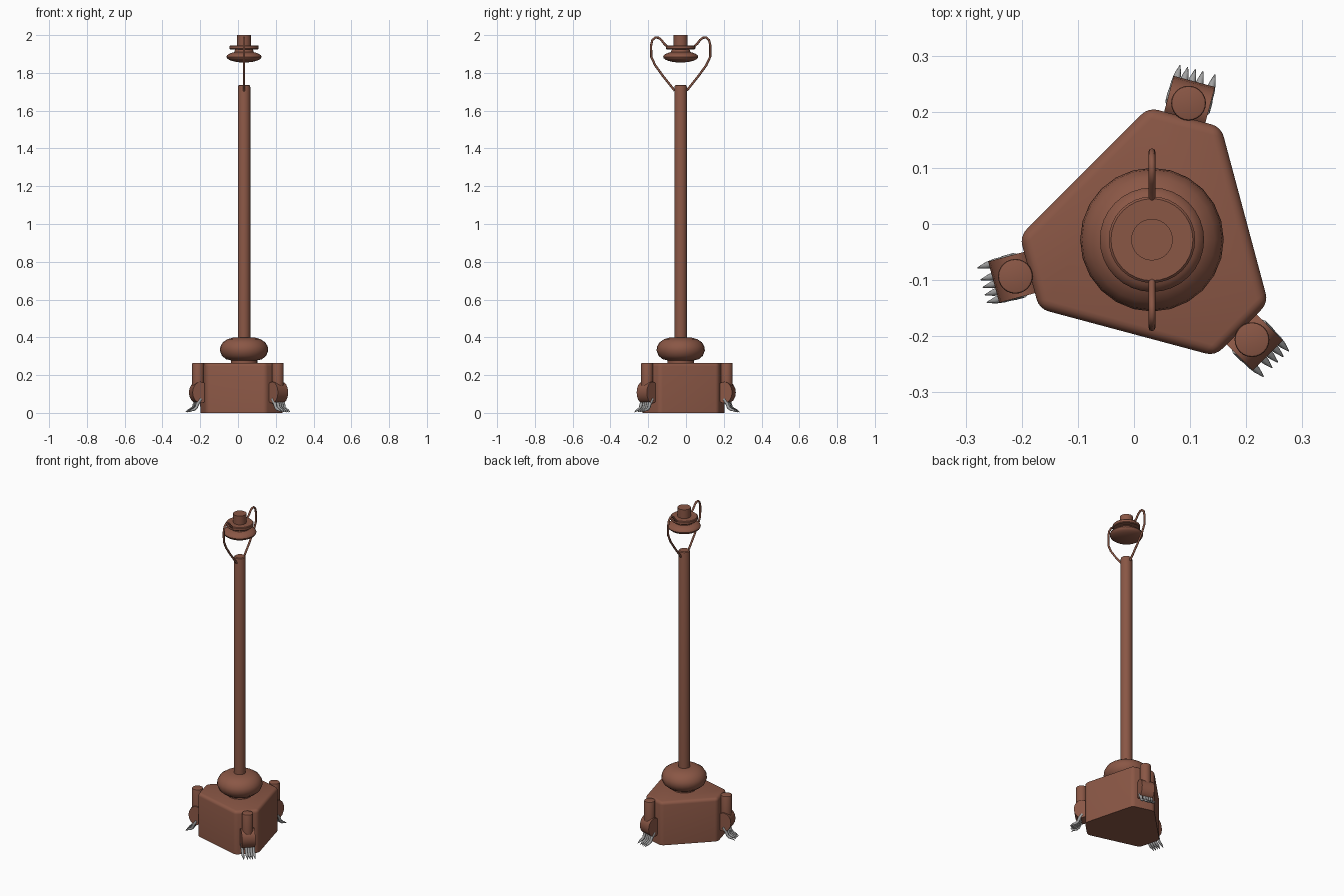
import bpy, bmesh, math
from mathutils import Vector, Matrix

if "Cube" in bpy.data.objects:
    bpy.data.objects.remove(bpy.data.objects["Cube"])

CX, CY = 0.032, -0.028           # lamp axis
ANGLES = [75, 195, 315]          # corners of the base


def material(name, rgb):
    m = bpy.data.materials.new(name)
    m.diffuse_color = (*rgb, 1)
    m.use_nodes = True
    m.node_tree.nodes["Principled BSDF"].inputs["Base Color"].default_value = m.diffuse_color
    return m


BROWN = material("brown bronze", (0.255, 0.095, 0.06))
GREY = material("grey metal", (0.36, 0.36, 0.36))


def finish(bm, name, mat, angle=35):
    bmesh.ops.recalc_face_normals(bm, faces=bm.faces)
    me = bpy.data.meshes.new(name)
    bm.to_mesh(me)
    bm.free()
    ob = bpy.data.objects.new(name, me)
    bpy.context.collection.objects.link(ob)
    me.materials.append(mat)
    bpy.ops.object.select_all(action='DESELECT')
    ob.select_set(True)
    bpy.context.view_layer.objects.active = ob
    bpy.ops.object.shade_smooth_by_angle(angle=math.radians(angle))
    return ob


def lathe(name, profile, n=32):
    """Closed turned part around the lamp axis; profile is (radius, z)."""
    bm = bmesh.new()
    rings = [[bm.verts.new((CX + r * math.cos(2 * math.pi * i / n),
                            CY + r * math.sin(2 * math.pi * i / n), z))
              for i in range(n)] for r, z in profile]
    for a, b in zip(rings, rings[1:]):
        for i in range(n):
            j = (i + 1) % n
            bm.faces.new((a[i], a[j], b[j], b[i]))
    bm.faces.new(rings[0])
    bm.faces.new(rings[-1])
    return finish(bm, name, BROWN)


def tube(bm, pts, radii, n=8):
    """Round sweep through points with a radius at each point."""
    rings = []
    pts = [Vector(p) for p in pts]
    for k, p in enumerate(pts):
        t = pts[min(k + 1, len(pts) - 1)] - pts[max(k - 1, 0)]
        # paths are planar in x = const, so x is a constant side vector
        side = Vector((1, 0, 0))
        up = side.cross(t.normalized())
        rings.append([bm.verts.new(p + radii[k] * (side * math.cos(2 * math.pi * i / n)
                                                   + up * math.sin(2 * math.pi * i / n)))
                      for i in range(n)])
    for a, b in zip(rings, rings[1:]):
        for i in range(n):
            j = (i + 1) % n
            bm.faces.new((a[i], a[j], b[j], b[i]))
    bm.faces.new(rings[0])
    bm.faces.new(rings[-1])


# Base: triangle block with cut corners and softened edges
bm = bmesh.new()
loop = []
for a in ANGLES:
    a = math.radians(a)
    d, t = Vector((math.cos(a), math.sin(a), 0)), Vector((-math.sin(a), math.cos(a), 0))
    for s in (-0.067, 0.067):
        loop.append(bm.verts.new(Vector((CX, CY, 0)) + d * 0.226 + t * s))
face = bm.faces.new(loop)
ext = bmesh.ops.extrude_face_region(bm, geom=[face])
bmesh.ops.translate(bm, vec=(0, 0, 0.265),
                    verts=[v for v in ext['geom'] if isinstance(v, bmesh.types.BMVert)])
edges = [e for e in bm.edges if max(v.co.z for v in e.verts) > 0.1]
bmesh.ops.bevel(bm, geom=edges, offset=0.018, segments=4, profile=0.5, affect='EDGES')
finish(bm, "base_block", BROWN)

# Column: neck, bulb and pole
lathe("base_neck", [(0.07, 0.255), (0.07, 0.29)])
lathe("base_bulb", [(0.065, 0.277), (0.095, 0.284), (0.117, 0.302), (0.128, 0.33),
                    (0.125, 0.352), (0.112, 0.374), (0.088, 0.39), (0.06, 0.398), (0.03, 0.4)], 24)
lathe("pole", [(0.033, 0.38), (0.033, 1.725), (0.031, 1.732), (0.026, 1.736)])

# Lamp head: flattened disc, collar, plate and socket
disc = [(max(0.004, 0.093 * math.cos(a)), 1.885 + 0.03 * math.sin(a))
        for a in [math.radians(-90 + 15 * k) for k in range(13)]]
lathe("head_disc", disc)
lathe("head_collar", [(0.056, 1.9), (0.045, 1.928)])
lathe("head_plate", [(0.073, 1.924), (0.077, 1.928), (0.077, 1.942), (0.073, 1.946)])
lathe("head_socket", [(0.037, 1.94), (0.037, 2.0)])

# Harp wires from pole to plate, one each side
wire = [(0.032, 1.706), (0.055, 1.735), (0.095, 1.785), (0.135, 1.84), (0.156, 1.885),
        (0.157, 1.945), (0.15, 1.974), (0.135, 1.987), (0.118, 1.986), (0.103, 1.975),
        (0.088, 1.955), (0.07, 1.938)]
for side, name in ((1, "harp_back"), (-1, "harp_front")):
    bm = bmesh.new()
    tube(bm, [(CX, CY + side * y, z) for y, z in wire], [0.006] * len(wire))
    finish(bm, name, BROWN, 60)

# Feet: leg post, knuckle drum and claws; built along +y then turned to each corner
claw = [(0.245, 0.075), (0.262, 0.05), (0.27, 0.028), (0.282, 0.019), (0.297, 0.014), (0.313, 0.004)]
claw_r = [0.009, 0.009, 0.008, 0.008, 0.006, 0.001]
for k, a in enumerate(ANGLES, 1):
    turn = Matrix.Translation((CX, CY, 0)) @ Matrix.Rotation(math.radians(a - 90), 4, 'Z')

    bm = bmesh.new()
    bmesh.ops.create_cone(bm, cap_ends=True, segments=24, radius1=0.031, radius2=0.031, depth=0.125,
                          matrix=turn @ Matrix.Translation((0, 0.252, 0.2025)))
    post = [e for e in bm.edges if min(v.co.z for v in e.verts) > 0.26]
    bmesh.ops.bevel(bm, geom=post, offset=0.004, segments=2, profile=0.5, affect='EDGES')
    finish(bm, f"leg_post_{k}", BROWN)

    bm = bmesh.new()
    bmesh.ops.create_cone(bm, cap_ends=True, segments=16, radius1=1, radius2=1, depth=0.076,
                          matrix=turn @ Matrix.Translation((0, 0.248, 0.108))
                          @ Matrix.Diagonal((1, 0.044, 0.057, 1))
                          @ Matrix.Rotation(math.radians(90), 4, 'Y'))
    finish(bm, f"knuckle_{k}", BROWN)

    bm = bmesh.new()
    for x in (-0.032, -0.018, -0.004, 0.01, 0.032):
        tube(bm, [(x, y, z) for y, z in claw], claw_r)
    bm.transform(turn)
    finish(bm, f"claws_{k}", GREY, 50)
